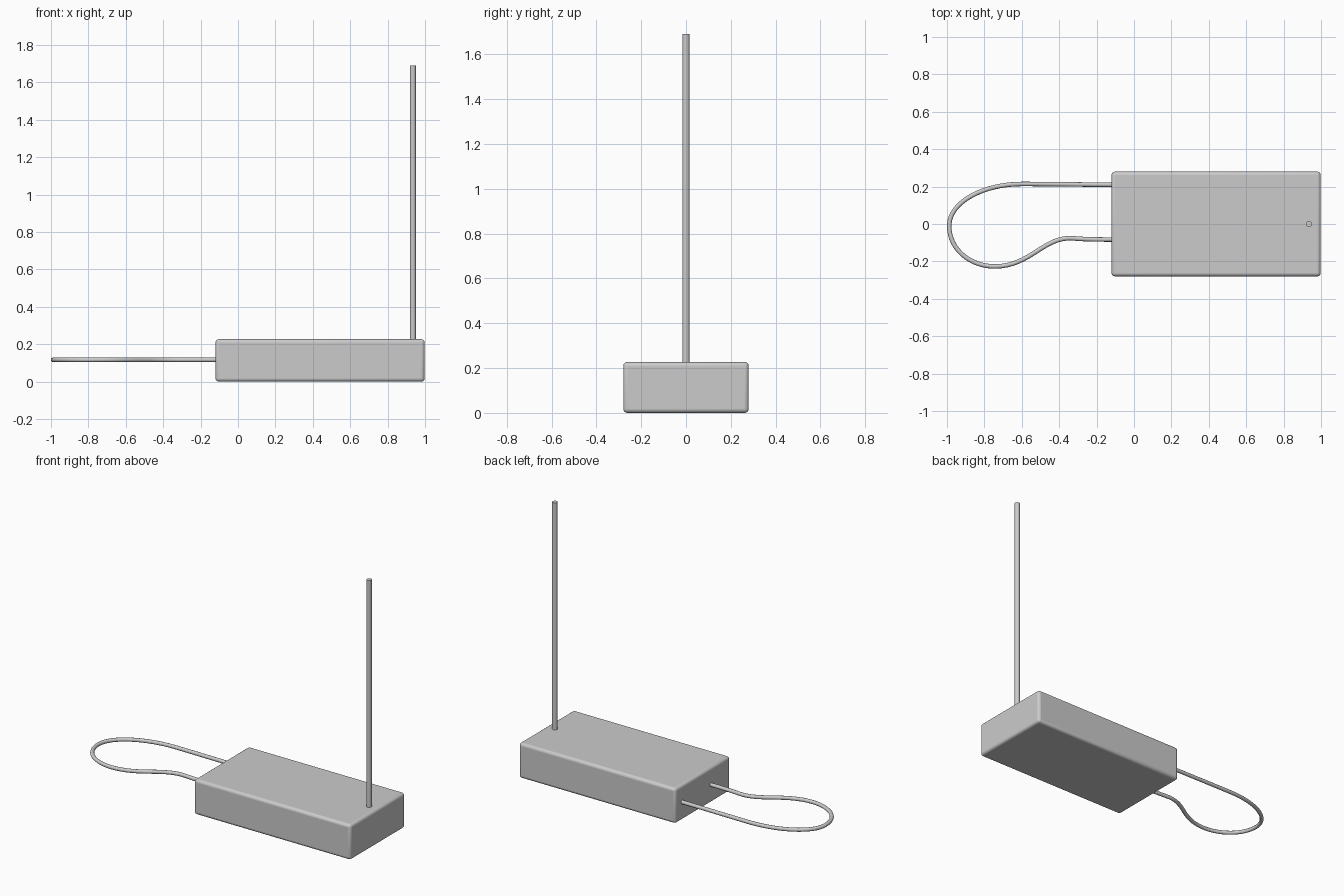
import bpy
from mathutils import Vector

if "Cube" in bpy.data.objects:
    bpy.data.objects.remove(bpy.data.objects["Cube"])

# Body: rounded box
bpy.ops.mesh.primitive_cube_add(size=1, location=(0.439, 0, 0.1135))
body = bpy.context.object
body.name = "body"
body.scale = (1.118, 0.56, 0.227)
bpy.ops.object.transform_apply(location=False, rotation=False, scale=True)
bevel = body.modifiers.new("rounded_edges", 'BEVEL')
bevel.width = 0.018
bevel.segments = 4
bpy.ops.object.shade_smooth_by_angle()

# Antenna: thin upright rod
bpy.ops.mesh.primitive_cylinder_add(vertices=32, radius=0.016, depth=1.49,
                                    location=(0.935, 0, 0.945))
bpy.context.object.name = "antenna"
bpy.ops.object.shade_smooth_by_angle()

# Wrist cord: bezier loop, each entry is point and outgoing tangent scales
Z = 0.117
path = [  # left handle, point, right handle (x, y)
    ((0.00, 0.21), (-0.10, 0.21), (-0.25, 0.21)),
    ((-0.45, 0.214), (-0.60, 0.214), (-0.80, 0.214)),
    ((-0.988, 0.12), (-0.988, -0.01), (-0.988, -0.14)),
    ((-0.87, -0.227), (-0.745, -0.227), (-0.55, -0.227)),
    ((-0.48, -0.06), (-0.32, -0.077), (-0.25, -0.083)),
    ((-0.18, -0.083), (-0.10, -0.083), (0.00, -0.083)),
]
curve = bpy.data.curves.new("wrist_cord", 'CURVE')
curve.dimensions = '3D'
curve.bevel_depth = 0.012
curve.bevel_resolution = 4
curve.resolution_u = 16
curve.use_fill_caps = True
spline = curve.splines.new('BEZIER')
spline.bezier_points.add(len(path) - 1)
for bp, (left, point, right) in zip(spline.bezier_points, path):
    bp.handle_left_type = bp.handle_right_type = 'FREE'
    bp.co = Vector((*point, Z))
    bp.handle_left = Vector((*left, Z))
    bp.handle_right = Vector((*right, Z))
cord = bpy.data.objects.new("wrist_cord", curve)
bpy.context.collection.objects.link(cord)
